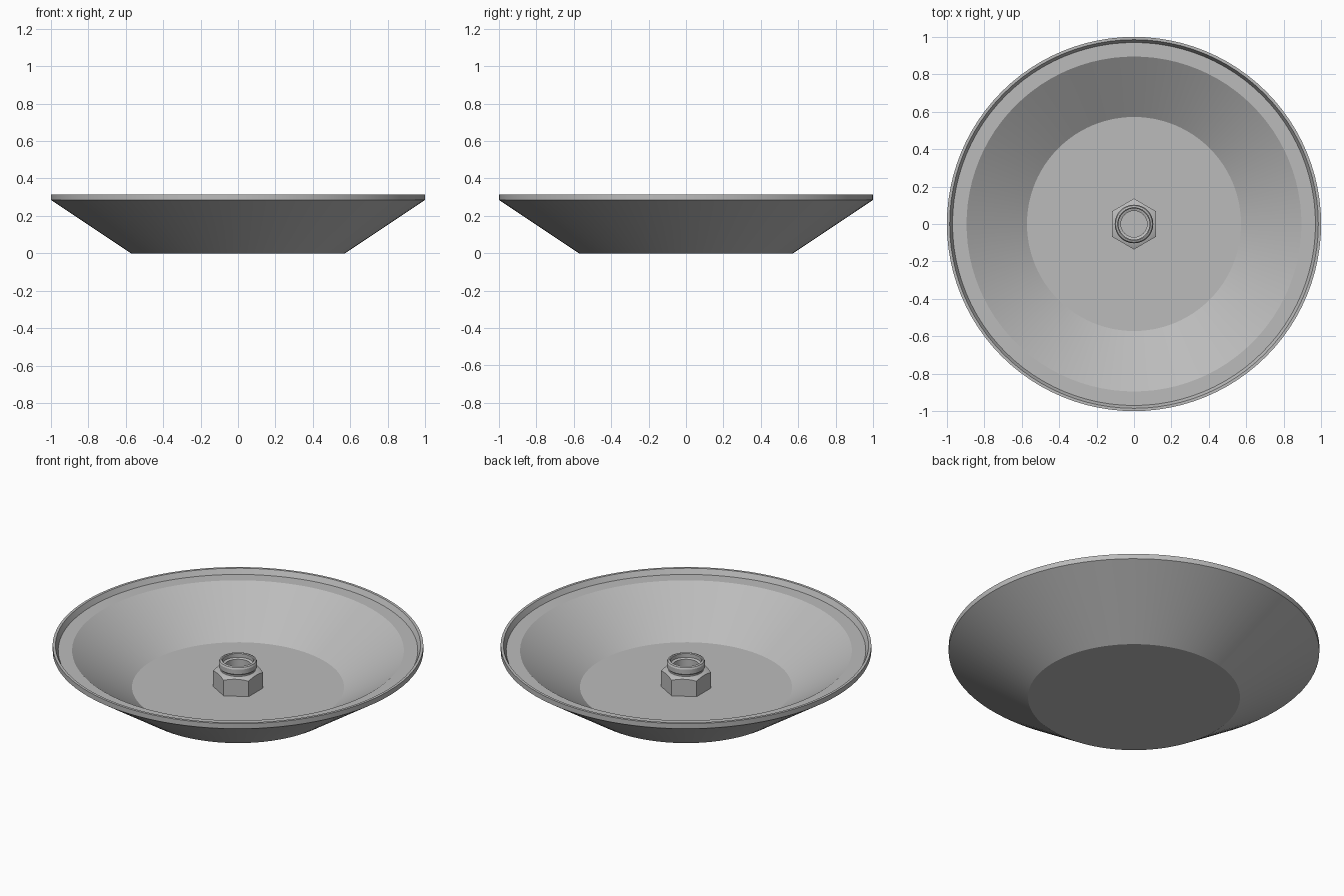
import bpy, bmesh, math

cube = bpy.data.objects.get("Cube")
if cube:
    bpy.data.objects.remove(cube, do_unlink=True)

# Plain grey metal
metal = bpy.data.materials.new("grey_metal")
metal.use_nodes = True
grey = (0.5, 0.5, 0.5, 1)
metal.diffuse_color = grey
metal.node_tree.nodes["Principled BSDF"].inputs["Base Color"].default_value = grey


def lathe(name, profile, sides, closed=False):
    """Revolve (radius, height) points about z; radius 0 becomes a flat cap."""
    bm = bmesh.new()
    rings = []
    for r, z in profile:
        if r > 0:
            angles = [math.pi / 2 + math.tau * i / sides for i in range(sides)]
            rings.append([bm.verts.new((r * math.cos(a), r * math.sin(a), z)) for a in angles])
    pairs = list(zip(rings, rings[1:]))
    if closed:
        pairs.append((rings[-1], rings[0]))
    else:
        bm.faces.new(rings[0])
        bm.faces.new(rings[-1])
    for a, b in pairs:
        for i in range(sides):
            j = (i + 1) % sides
            bm.faces.new((a[i], a[j], b[j], b[i]))
    bmesh.ops.recalc_face_normals(bm, faces=bm.faces)
    mesh = bpy.data.meshes.new(name)
    bm.to_mesh(mesh)
    bm.free()
    mesh.materials.append(metal)
    obj = bpy.data.objects.new(name, mesh)
    bpy.context.collection.objects.link(obj)
    return obj


def smooth(obj):
    bpy.ops.object.select_all(action="DESELECT")
    obj.select_set(True)
    bpy.context.view_layer.objects.active = obj
    bpy.ops.object.shade_smooth_by_angle(angle=math.radians(20))


# Dish: flat base, sloped wall, ledge and thin raised lip
floor_z = 0.067
dish = lathe("dish", [
    (0.572, 0), (1.0, 0.285), (1.0, 0.315), (0.985, 0.315),
    (0.97, 0.285), (0.895, 0.285), (0.572, floor_z)], 96)
smooth(dish)

# Lock nut: chamfered body, neck, rounded collar and stepped bore
nut = lathe("lock_nut", [
    (0.07, floor_z), (0.15, floor_z), (0.15, 0.152), (0.114, 0.17),
    (0.095, 0.174), (0.095, 0.183), (0.103, 0.19), (0.103, 0.218),
    (0.098, 0.228), (0.088, 0.232), (0.083, 0.228), (0.083, 0.205),
    (0.07, 0.2)], 48, closed=True)

# Hexagonal prism that trims the nut body to six flats
hexagon = lathe("hexagon_cutter", [(0.136, -0.1), (0.136, 0.4)], 6)
hexagon.hide_render = True
hexagon.hide_set(True)
trim = nut.modifiers.new("hex_flats", "BOOLEAN")
trim.operation = "INTERSECT"
trim.solver = "EXACT"
trim.object = hexagon
bpy.context.view_layer.objects.active = nut
bpy.ops.object.modifier_apply(modifier=trim.name)
smooth(nut)
